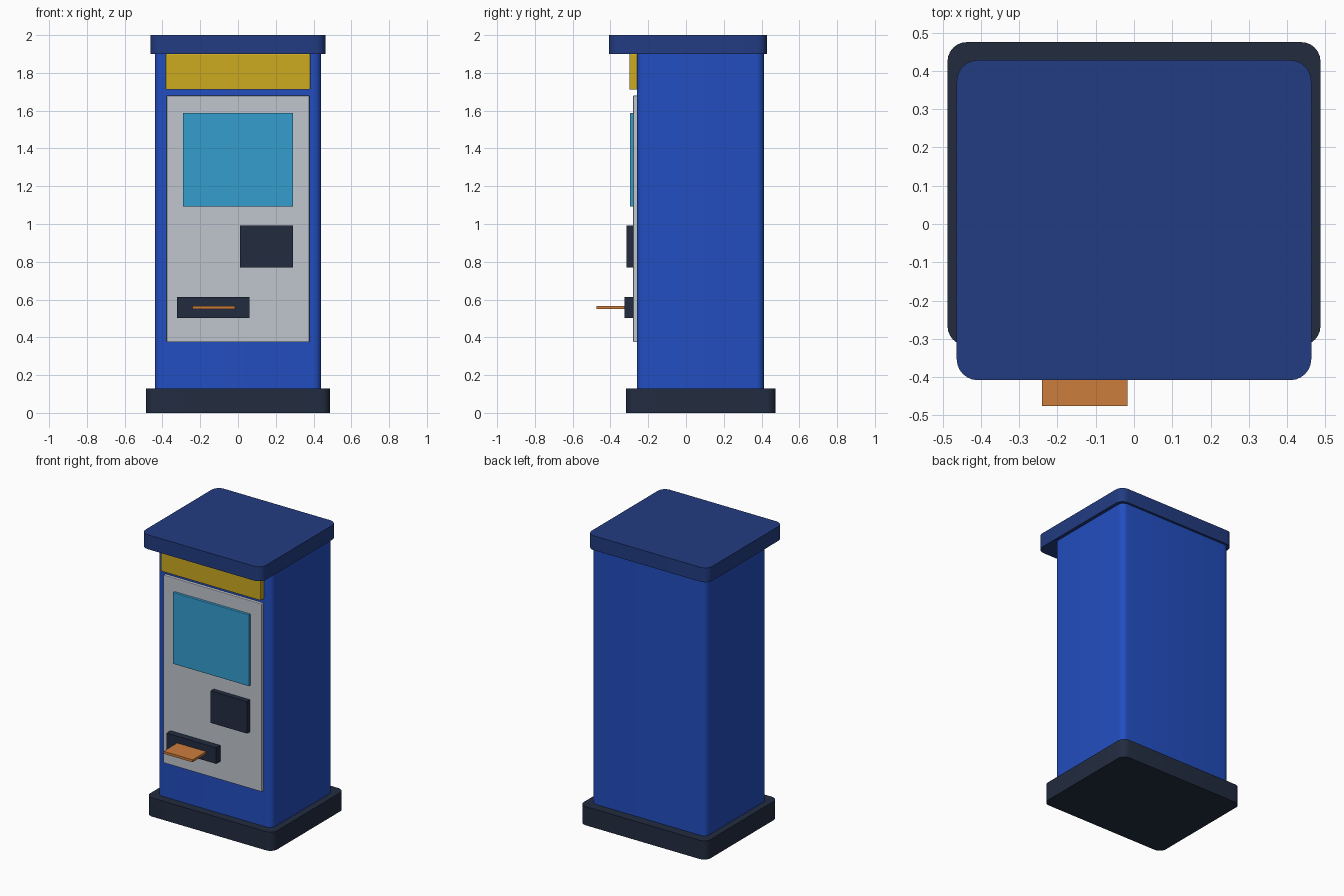
import bpy
import bmesh
import math

cube = bpy.data.objects.get("Cube")
if cube:
    bpy.data.objects.remove(cube, do_unlink=True)


def material(name, rgb):
    """Flat material from 0-255 display values, stored as linear."""
    linear = [((c / 255 + 0.055) / 1.055) ** 2.4 for c in rgb]
    mat = bpy.data.materials.new(name)
    mat.use_nodes = True
    mat.diffuse_color = (*linear, 1)
    mat.node_tree.nodes["Principled BSDF"].inputs["Base Color"].default_value = (*linear, 1)
    return mat


body_blue = material("body blue", (34, 78, 192))
roof_blue = material("roof blue", (34, 60, 130))
dark_navy = material("dark navy", (34, 44, 64))
panel_grey = material("panel grey", (192, 197, 205))
sign_yellow = material("sign yellow", (204, 170, 32))
screen_cyan = material("screen cyan", (52, 157, 206))
ticket_orange = material("ticket orange", (204, 125, 60))


def box(name, mat, x, y, z, corner=0.0, edge=0.0):
    """Box from (min, max) ranges; corner rounds upright edges, edge softens all."""
    bm = bmesh.new()
    bmesh.ops.create_cube(bm, size=1)
    for v in bm.verts:
        v.co = [lo + (hi - lo) * (c + 0.5) for c, (lo, hi) in zip(v.co, (x, y, z))]
    if corner:
        upright = [e for e in bm.edges
                   if abs(e.verts[0].co.z - e.verts[1].co.z) > 0.001]
        bmesh.ops.bevel(bm, geom=upright, offset=corner, segments=6,
                        profile=0.5, affect='EDGES')
    if edge:
        bmesh.ops.bevel(bm, geom=bm.edges[:], offset=edge, segments=2,
                        profile=0.5, affect='EDGES')
    mesh = bpy.data.meshes.new(name)
    bm.to_mesh(mesh)
    bm.free()
    mesh.materials.append(mat)
    obj = bpy.data.objects.new(name, mesh)
    bpy.context.collection.objects.link(obj)
    if corner:
        bpy.ops.object.select_all(action='DESELECT')
        obj.select_set(True)
        bpy.context.view_layer.objects.active = obj
        bpy.ops.object.shade_smooth_by_angle(angle=math.radians(30))
    return obj


# Cabinet: plinth, body and overhanging roof
box("plinth", dark_navy, (-0.487, 0.487), (-0.317, 0.475), (0, 0.13), corner=0.05)
box("body", body_blue, (-0.44, 0.44), (-0.26, 0.412), (0.13, 1.9), corner=0.04)
box("roof", roof_blue, (-0.463, 0.463), (-0.408, 0.428), (1.9, 2), corner=0.055)

# Front fittings, each set slightly into the part behind it
box("header_sign", sign_yellow, (-0.383, 0.383), (-0.3, -0.25), (1.712, 1.9), edge=0.004)
box("front_panel", panel_grey, (-0.378, 0.378), (-0.28, -0.25), (0.375, 1.68), edge=0.004)
box("screen", screen_cyan, (-0.292, 0.292), (-0.297, -0.27), (1.092, 1.588), edge=0.003)
box("payment_pad", dark_navy, (0.01, 0.29), (-0.315, -0.27), (0.77, 0.992))
box("ticket_slot", dark_navy, (-0.322, 0.06), (-0.325, -0.27), (0.502, 0.614))
box("ticket", ticket_orange, (-0.24, -0.017), (-0.475, -0.32), (0.55, 0.567))
